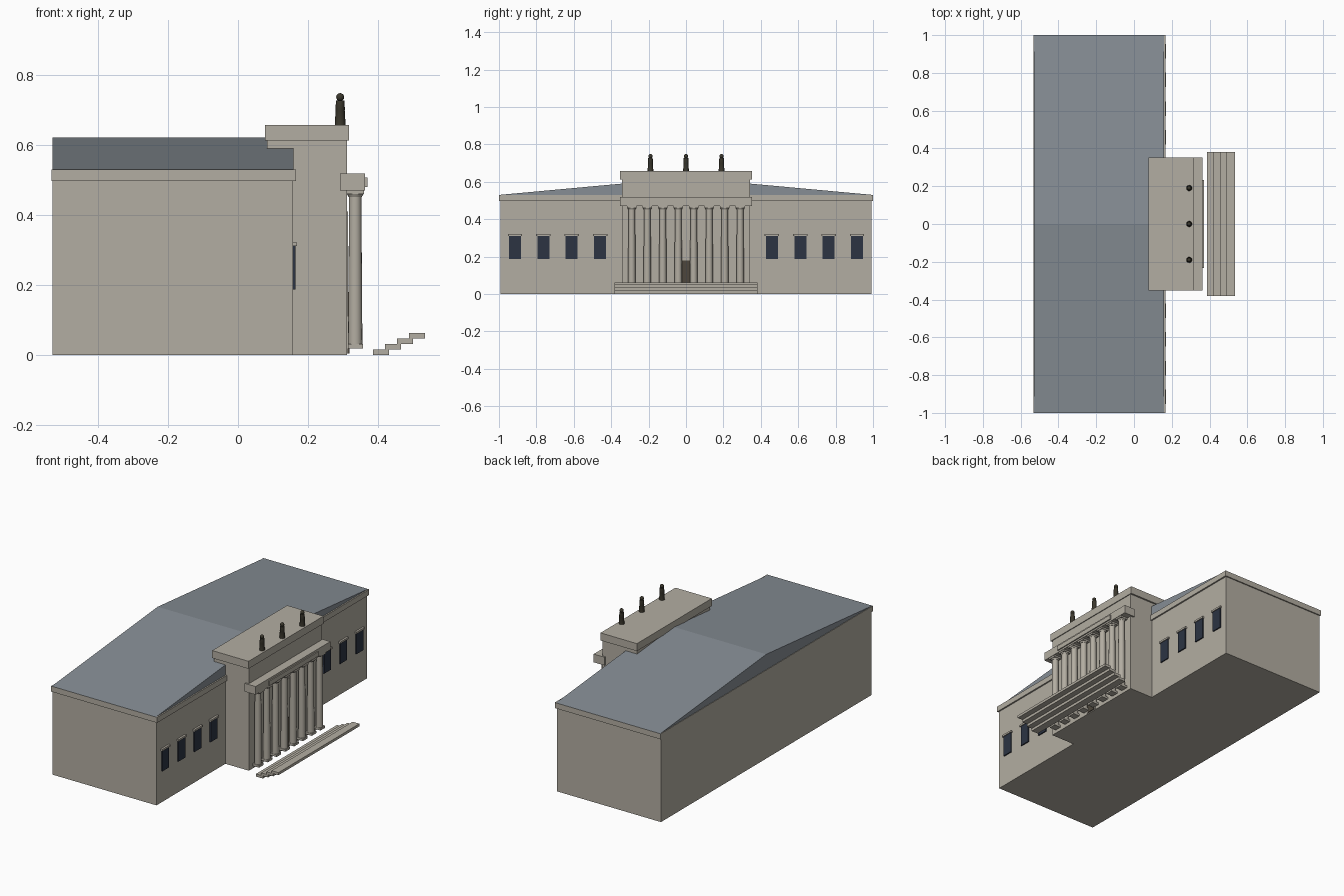
import bpy, bmesh, math

if "Cube" in bpy.data.objects:
    bpy.data.objects.remove(bpy.data.objects["Cube"])


def material(name, rgb):
    m = bpy.data.materials.new(name)
    m.diffuse_color = (*rgb, 1)
    m.use_nodes = True
    m.node_tree.nodes["Principled BSDF"].inputs["Base Color"].default_value = m.diffuse_color
    return m


STONE = material("limestone", (0.45, 0.42, 0.36))
SLATE = material("slate_roof", (0.24, 0.27, 0.30))
GLASS = material("dark_glass", (0.025, 0.034, 0.055))
BRONZE = material("dark_bronze", (0.045, 0.040, 0.027))
WOOD = material("door_brown", (0.075, 0.062, 0.045))


def finish(name, bm, mat, smooth=False):
    bmesh.ops.recalc_face_normals(bm, faces=bm.faces)
    me = bpy.data.meshes.new(name)
    bm.to_mesh(me)
    bm.free()
    me.materials.append(mat)
    ob = bpy.data.objects.new(name, me)
    bpy.context.collection.objects.link(ob)
    if smooth:
        bpy.ops.object.select_all(action='DESELECT')
        ob.select_set(True)
        bpy.context.view_layer.objects.active = ob
        bpy.ops.object.shade_smooth_by_angle(angle=math.radians(35))
    return ob


def box(name, x, y, z, mat=STONE):
    bm = bmesh.new()
    bmesh.ops.create_cube(bm, size=1)
    for v in bm.verts:
        for i, (lo, hi) in enumerate((x, y, z)):
            v.co[i] = lo if v.co[i] < 0 else hi
    return finish(name, bm, mat)


def turned(name, x, y, profile, mat, sides=16):
    """Closed lathe shape from (radius, height) pairs."""
    bm = bmesh.new()
    rings = [[bm.verts.new((x + r * math.cos(2 * math.pi * i / sides),
                            y + r * math.sin(2 * math.pi * i / sides), z))
              for i in range(sides)] for r, z in profile]
    for a, b in zip(rings, rings[1:]):
        for i in range(sides):
            j = (i + 1) % sides
            bm.faces.new((a[i], a[j], b[j], b[i]))
    bm.faces.new(rings[0])
    bm.faces.new(rings[-1])
    return finish(name, bm, mat, True)


# Main hall and its cornice
box("main_hall", (-0.53, 0.157), (-0.993, 0.993), (0, 0.50))
box("main_cornice", (-0.533, 0.166), (-1, 1), (0.497, 0.53))

# Low gable roof, ridge running front to back of the hall
bm = bmesh.new()
ends = [[bm.verts.new((x, y, z)) for y, z in ((-1, 0.53), (1, 0.53), (0, 0.622))]
        for x in (-0.53, 0.158)]
for e in ends:
    bm.faces.new(e)
for i in range(3):
    j = (i + 1) % 3
    bm.faces.new((ends[0][i], ends[0][j], ends[1][j], ends[1][i]))
finish("gable_roof", bm, SLATE)

# Central pavilion with attic cornice, entablature and plaque
box("central_pavilion", (0.083, 0.312), (-0.343, 0.343), (0, 0.614))
box("attic_cornice", (0.077, 0.317), (-0.353, 0.353), (0.613, 0.658))
box("entablature", (0.291, 0.363), (-0.352, 0.352), (0.47, 0.519))
box("frieze_plaque", (0.36, 0.37), (-0.232, 0.232), (0.48, 0.507))

# Doorway
box("door_surround", (0.31, 0.315), (-0.035, 0.035), (0.005, 0.41))
box("door", (0.311, 0.318), (-0.026, 0.026), (0.005, 0.18), WOOD)

# Colonnade
for k in range(8):
    y = (k - 3.5) * 0.0828
    box("column_base", (0.314, 0.357), (y - 0.0215, y + 0.0215), (0.018, 0.031))
    turned("column_shaft", 0.335, y, ((0.0205, 0.03), (0.0175, 0.454)), STONE)
    turned("column_capital", 0.335, y, ((0.019, 0.452), (0.024, 0.461)), STONE)
    box("column_abacus", (0.311, 0.36), (y - 0.0245, y + 0.0245), (0.46, 0.471))

# Wing windows with lintels, mirrored on both sides
for side in (-1, 1):
    for k in range(4):
        y = side * (0.459 + 0.152 * k)
        box("window", (0.156, 0.164), (y - 0.032, y + 0.032), (0.187, 0.311), GLASS)
        box("window_lintel", (0.156, 0.169), (y - 0.038, y + 0.038), (0.311, 0.322))

# Entrance steps
for k in range(4):
    x = 0.386 + 0.0343 * k
    z = 0.0157 * k
    box("step", (x, x + 0.045), (-0.382, 0.382), (z, z + 0.0157))

# Rooftop statues
for y in (-0.19, 0, 0.19):
    turned("statue_body", 0.292, y,
           ((0.0155, 0.657), (0.013, 0.70), (0.0135, 0.701), (0.012, 0.727)), BRONZE, 12)
    bm = bmesh.new()
    bmesh.ops.create_uvsphere(bm, u_segments=12, v_segments=8, radius=0.0115)
    bmesh.ops.translate(bm, verts=bm.verts, vec=(0.292, y, 0.737))
    finish("statue_head", bm, BRONZE, True)
